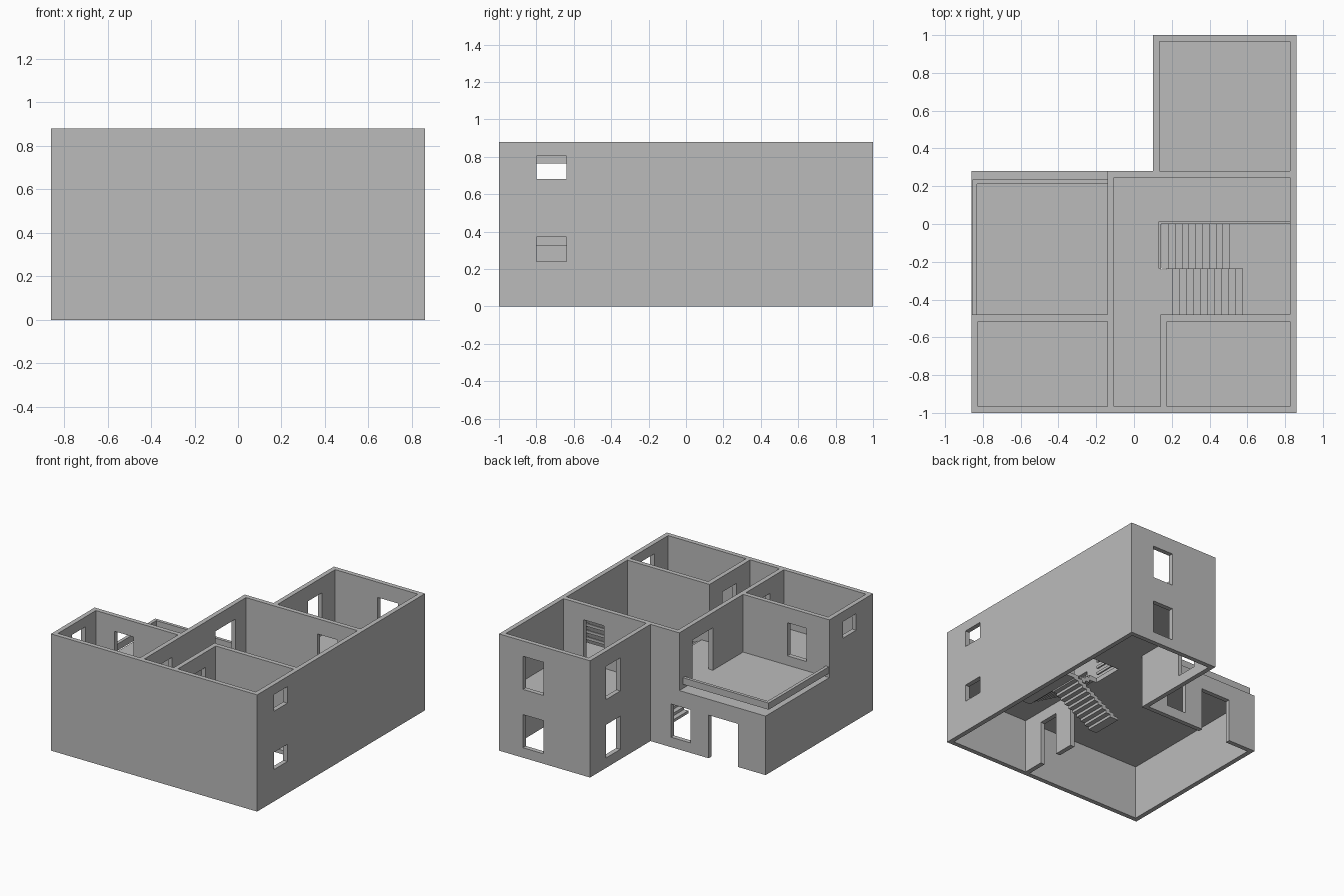
import bpy, bmesh

cube = bpy.data.objects.get("Cube")
if cube:
    bpy.data.objects.remove(cube, do_unlink=True)

grey = bpy.data.materials.new("plain_grey")
grey.use_nodes = True
grey.diffuse_color = (0.5, 0.5, 0.5, 1)
grey.node_tree.nodes["Principled BSDF"].inputs["Base Color"].default_value = (0.5, 0.5, 0.5, 1)

FLOOR, CEILING, TOP = 0.445, 0.41, 0.88   # upper floor, its underside, wall tops
T = 0.035                                # wall thickness


def prism(name, points, axis, start, end):
    """Extrude a 2D outline along y (xz outline) or z (xy outline)."""
    bm = bmesh.new()
    place = (lambda a, b: (a, start, b)) if axis == "y" else (lambda a, b: (a, b, start))
    face = bm.faces.new([bm.verts.new(place(a, b)) for a, b in points])
    result = bmesh.ops.extrude_face_region(bm, geom=[face])
    shift = (0, end - start, 0) if axis == "y" else (0, 0, end - start)
    moved = [g for g in result["geom"] if isinstance(g, bmesh.types.BMVert)]
    bmesh.ops.translate(bm, verts=moved, vec=shift)
    bmesh.ops.recalc_face_normals(bm, faces=bm.faces)
    mesh = bpy.data.meshes.new(name)
    bm.to_mesh(mesh)
    bm.free()
    mesh.materials.append(grey)
    obj = bpy.data.objects.new(name, mesh)
    bpy.context.scene.collection.objects.link(obj)
    return obj


def box(name, x, y, z):
    outline = [(x[0], y[0]), (x[1], y[0]), (x[1], y[1]), (x[0], y[1])]
    return prism(name, outline, "z", *z)


def cut(obj, holes):
    """Subtract boxes from an object and bake the result."""
    cutters = []
    for hole in holes:
        cutter = box("cutter", *hole)
        cutter.hide_render = True
        mod = obj.modifiers.new("opening", "BOOLEAN")
        mod.operation, mod.solver, mod.object = "DIFFERENCE", "EXACT", cutter
        cutters.append(cutter)
    bpy.context.view_layer.update()
    graph = bpy.context.evaluated_depsgraph_get()
    baked = bpy.data.meshes.new_from_object(obj.evaluated_get(graph))
    obj.modifiers.clear()
    obj.data = baked
    for cutter in cutters:
        bpy.data.objects.remove(cutter, do_unlink=True)


def wall_x(name, x, y, z, openings=()):
    """Wall running along y; openings are (y range, z range)."""
    obj = box(name, (x, x + T), y, z)
    if openings:
        cut(obj, [((x - T, x + 2 * T), oy, oz) for oy, oz in openings])


def wall_y(name, y, x, z, openings=()):
    """Wall running along x; openings are (x range, z range)."""
    obj = box(name, x, (y, y + T), z)
    if openings:
        cut(obj, [(ox, (y - T, y + 2 * T), oz) for ox, oz in openings])


FULL, LOWER, UPPER = (0, TOP), (0, FLOOR), (FLOOR, TOP)
low_win, high_win = (0.075, 0.325), (0.515, 0.765)
small_low, small_high = (0.24, 0.37), (0.68, 0.805)
low_door, high_door = (-0.1, 0.325), (FLOOR - 0.02, 0.765)
side, room = (-0.80, -0.64), (0.49, 0.66)
closet_door = (-0.80, -0.635)

# Outer walls
wall_y("front_wall", -1, (-0.86, 0.86), FULL)
wall_x("left_wall", 0.825, (-1 + T, 1), FULL, [(side, small_low), (side, small_high)])
wall_y("back_wall", 1 - T, (0.1, 0.825), FULL, [(room, low_win), (room, high_win)])
wall_x("wing_side_wall", 0.1, (0.28, 1 - T), FULL,
       [((0.64, 0.81), low_win), ((0.64, 0.81), high_win)])
wall_x("right_wall", -0.86, (-1 + T, -0.48), FULL, [(side, small_high)])
wall_x("right_wall_under_terrace", -0.86, (-0.48, 0.245), LOWER)
wall_y("rear_wall_under_terrace", 0.245, (-0.86, 0.135), LOWER,
       [((-0.235, -0.07), low_win), ((-0.63, -0.385), low_door)])

# Inner walls
wall_x("terrace_door_wall", -0.14, (-1 + T, 0.28), UPPER,
       [((-0.12, 0.12), high_door), (closet_door, high_door)])
wall_y("hall_rear_wall", 0.245, (-0.105, 0.825), UPPER, [(room, high_door)])
wall_y("terrace_window_wall", -0.515, (-0.825, -0.14), UPPER, [((-0.67, -0.51), high_win)])
wall_x("small_room_wall", 0.14, (-1 + T, -0.48), FULL,
       [(closet_door, low_door), (closet_door, high_door)])
wall_y("stair_side_wall", -0.515, (0.175, 0.825), UPPER)

# Upper floor slab with the stair well cut out
slab = prism("upper_floor", [(-0.825, -0.965), (0.825, -0.965), (0.825, 0.965), (0.135, 0.965),
                             (0.135, 0.245), (-0.825, 0.245)], "z", CEILING, FLOOR)
cut(slab, [((0.14, 0.9), (-0.24, 0), (0.3, 0.5)),
           ((0.17, 0.9), (-0.48, -0.235), (0.3, 0.5))])

# Stairs: two flights of sawtooth steps joined by a landing
STEPS = 11
RISE = FLOOR / 2 / STEPS


def flight(name, x, run, z, y):
    top, under = [], []
    for i in range(STEPS):
        px = x + i * run
        top += [(px, z + i * RISE), (px, z + (i + 1) * RISE)]
        if i >= 2:
            under += [(px, z + (i - 2) * RISE), (px, z + (i - 1) * RISE)]
    end = x + STEPS * run
    top += [(end, z + STEPS * RISE), (end, z + (STEPS - 2) * RISE)]
    prism(name, top + under[::-1], "y", *y)


flight("lower_flight", 0.145, 0.036, 0, (-0.235, 0))
flight("upper_flight", 0.577, -0.037, FLOOR / 2, (-0.48, -0.235))
box("landing", (0.541, 0.825), (-0.48, 0), (FLOOR / 2 - 0.03, FLOOR / 2))

# Stair well railing of horizontal bars
for i, z in enumerate((0.47, 0.52, 0.57)):
    box(f"stair_rail_long_{i}", (0.13, 0.825), (0, 0.012), (z, z + 0.02))
    box(f"stair_rail_short_{i}", (0.13, 0.142), (-0.235, 0), (z, z + 0.02))

# Terrace railing beam along its two open edges
RAIL = (0.475, 0.525)
box("terrace_rail_rear", (-0.855, -0.14), (0.212, 0.236), RAIL)
box("terrace_rail_side", (-0.855, -0.83), (-0.48, 0.212), RAIL)
